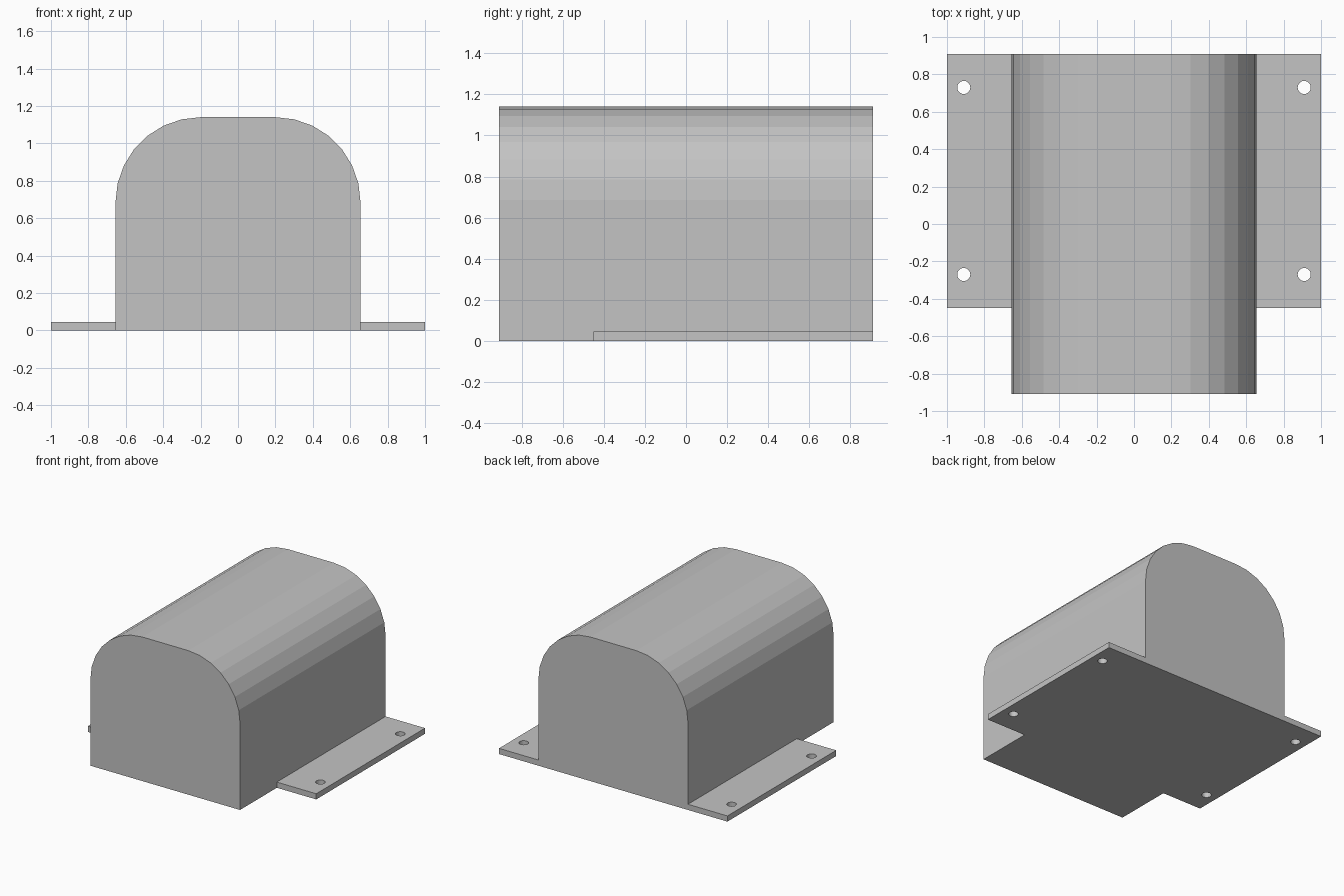
import bpy
import bmesh
from math import sin, cos, pi

cube = bpy.data.objects.get("Cube")
if cube:
    bpy.data.objects.remove(cube, do_unlink=True)

HALF_WIDTH, HEIGHT, RADIUS = 0.655, 1.14, 0.455
FRONT, BACK = -0.91, 0.91
FLANGE_FRONT, FLANGE_TOP = -0.45, 0.045
ARC_STEPS = 7

grey = bpy.data.materials.new("plain_grey")
grey.use_nodes = True
grey.diffuse_color = (0.55, 0.55, 0.55, 1)
grey.node_tree.nodes["Principled BSDF"].inputs["Base Color"].default_value = grey.diffuse_color


def extrude_profile(name, points, offset):
    """Extrude a closed planar outline into a solid."""
    bm = bmesh.new()
    face = bm.faces.new([bm.verts.new(p) for p in points])
    result = bmesh.ops.extrude_face_region(bm, geom=[face], use_keep_orig=True)
    moved = [v for v in result["geom"] if isinstance(v, bmesh.types.BMVert)]
    bmesh.ops.translate(bm, verts=moved, vec=offset)
    bmesh.ops.recalc_face_normals(bm, faces=bm.faces)
    mesh = bpy.data.meshes.new(name)
    bm.to_mesh(mesh)
    bm.free()
    mesh.materials.append(grey)
    obj = bpy.data.objects.new(name, mesh)
    bpy.context.collection.objects.link(obj)
    return obj


# Housing: block with faceted rounded upper corners
arc = [(HALF_WIDTH - RADIUS + RADIUS * cos(a), HEIGHT - RADIUS + RADIUS * sin(a))
       for a in (pi / 2 * i / ARC_STEPS for i in range(ARC_STEPS + 1))]
right_half = [(HALF_WIDTH, 0)] + arc
outline = right_half + [(-x, z) for x, z in reversed(right_half)]
extrude_profile("housing", [(x, FRONT, z) for x, z in outline], (0, BACK - FRONT, 0))

# Mounting flanges with two screw holes each
for side, label in ((1, "left"), (-1, "right")):
    inner, outer = side * HALF_WIDTH, side
    flange = extrude_profile(
        label + "_flange",
        [(inner, FLANGE_FRONT, 0), (outer, FLANGE_FRONT, 0),
         (outer, BACK, 0), (inner, BACK, 0)],
        (0, 0, FLANGE_TOP))
    for y in (-0.27, 0.73):
        bpy.ops.mesh.primitive_cylinder_add(vertices=24, radius=0.035, depth=0.3,
                                            location=(side * 0.91, y, 0))
        cutter = bpy.context.object
        cutter.name = "hole_cutter"
        cutter.hide_render = True
        cutter.data.materials.append(grey)
        cut = flange.modifiers.new("screw_hole", "BOOLEAN")
        cut.operation = "DIFFERENCE"
        cut.solver = "EXACT"
        cut.object = cutter
        bpy.context.view_layer.objects.active = flange
        bpy.ops.object.modifier_apply(modifier=cut.name)
        bpy.data.objects.remove(cutter, do_unlink=True)
